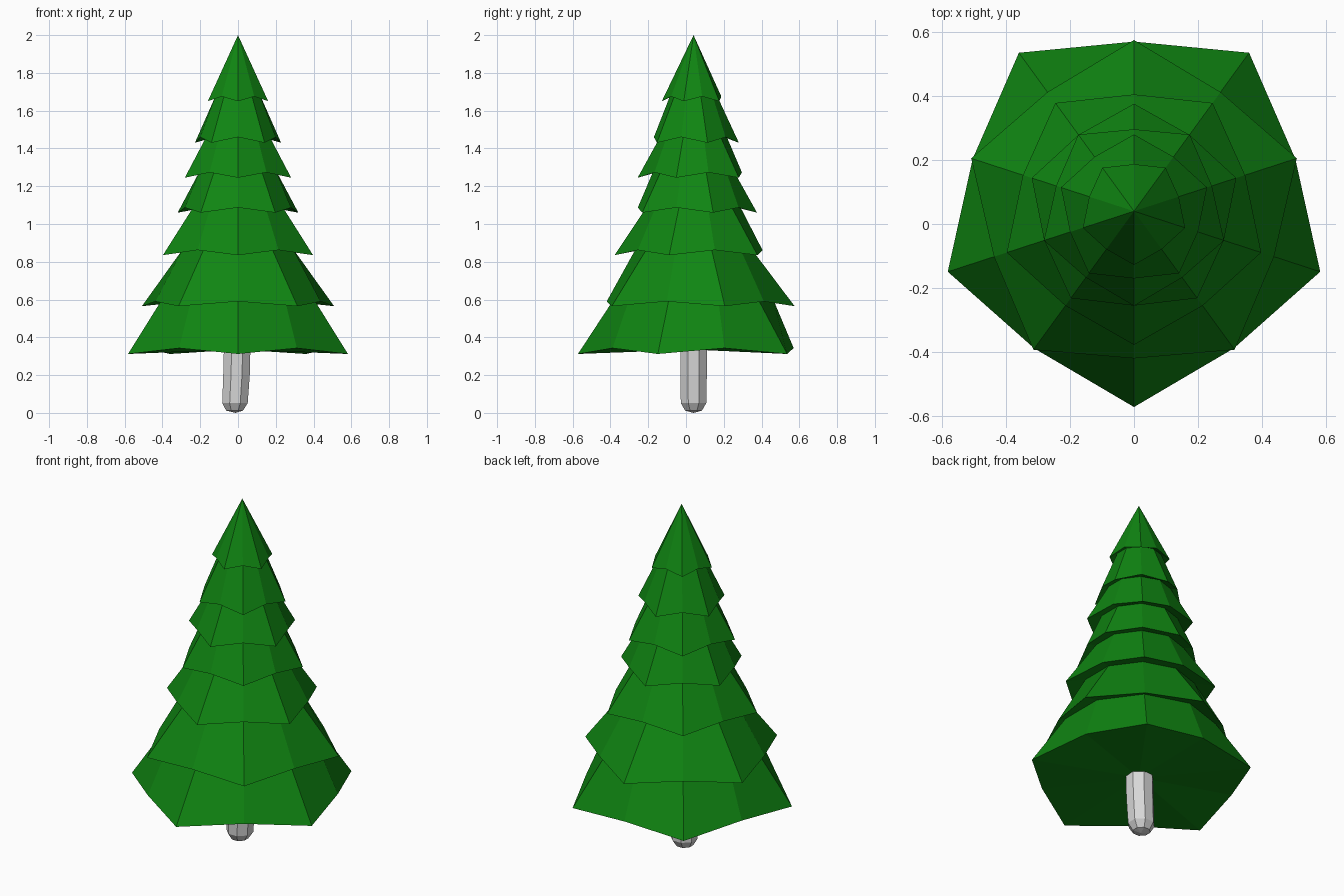
import bpy, bmesh, math

if "Cube" in bpy.data.objects:
    bpy.data.objects.remove(bpy.data.objects["Cube"])

CY = 0.04  # trunk axis offset in y


def material(name, rgb):
    m = bpy.data.materials.new(name)
    m.diffuse_color = (*rgb, 1)
    m.use_nodes = True
    m.node_tree.nodes["Principled BSDF"].inputs["Base Color"].default_value = m.diffuse_color
    return m


def finish(bm, name, mat):
    bmesh.ops.recalc_face_normals(bm, faces=bm.faces)
    me = bpy.data.meshes.new(name)
    bm.to_mesh(me)
    bm.free()
    me.materials.append(mat)
    ob = bpy.data.objects.new(name, me)
    bpy.context.collection.objects.link(ob)
    return ob


def bridge(bm, a, b):
    n = len(a)
    for i in range(n):
        bm.faces.new((a[i], a[(i + 1) % n], b[(i + 1) % n], b[i]))


def fan(bm, ring, co):
    c = bm.verts.new(co)
    n = len(ring)
    for i in range(n):
        bm.faces.new((ring[i], ring[(i + 1) % n], c))


def star_ring(bm, r_tip, z_tip, r_mid, z_mid, odd):
    """Ten points, alternating low tips and raised mids; odd tiers turn by 36 degrees."""
    out = []
    for i in range(10):
        a = math.radians(18 + 36 * i)
        tip = i % 2 == odd
        r, z = (r_tip, z_tip) if tip else (r_mid, z_mid)
        out.append(bm.verts.new((r * math.cos(a), CY + r * math.sin(a), z)))
    return out


green = material("pine green", (0.005, 0.235, 0.006))
grey = material("light grey", (0.68, 0.68, 0.68))

# Foliage: stacked flared tiers (tip radius, tip z, mid radius, mid z, neck radius, neck z)
tiers = [
    (0.612, 0.312, 0.530, 0.343, 0.420, 0.605),
    (0.535, 0.565, 0.460, 0.590, 0.305, 0.870),
    (0.418, 0.835, 0.365, 0.862, 0.245, 1.095),
    (0.336, 1.060, 0.295, 1.087, 0.213, 1.280),
    (0.296, 1.245, 0.256, 1.273, 0.173, 1.468),
    (0.240, 1.430, 0.210, 1.460, 0.123, 1.682),
    (0.168, 1.650, 0.147, 1.675, 0, 2.0),
]
bm = bmesh.new()
neck = None
for k, (rt, zt, rm, zm, rn, zn) in enumerate(tiers):
    rim = star_ring(bm, rt, zt, rm, zm, (k + 1) % 2)
    if neck is None:
        fan(bm, rim, (0, CY, 0.335))
    else:
        bridge(bm, neck, rim)
    if rn:
        neck = star_ring(bm, rn, zn, rn, zn, 0)
        bridge(bm, rim, neck)
    else:
        fan(bm, rim, (0, CY, zn))
finish(bm, "foliage", green)

# Trunk: slightly leaning octagonal post with a rounded foot
bm = bmesh.new()
prev = None
for cx, r, z in [(-0.018, 0.048, 0.012), (-0.016, 0.073, 0.052),
                 (-0.008, 0.076, 0.20), (-0.004, 0.076, 0.36)]:
    ring = [bm.verts.new((cx + r * math.cos(a), CY + r * math.sin(a), z))
            for a in (math.radians(22.5 + 45 * i) for i in range(8))]
    if prev is None:
        fan(bm, ring, (-0.014, CY, 0))
    else:
        bridge(bm, prev, ring)
    prev = ring
bm.faces.new(prev)
finish(bm, "trunk", grey)
